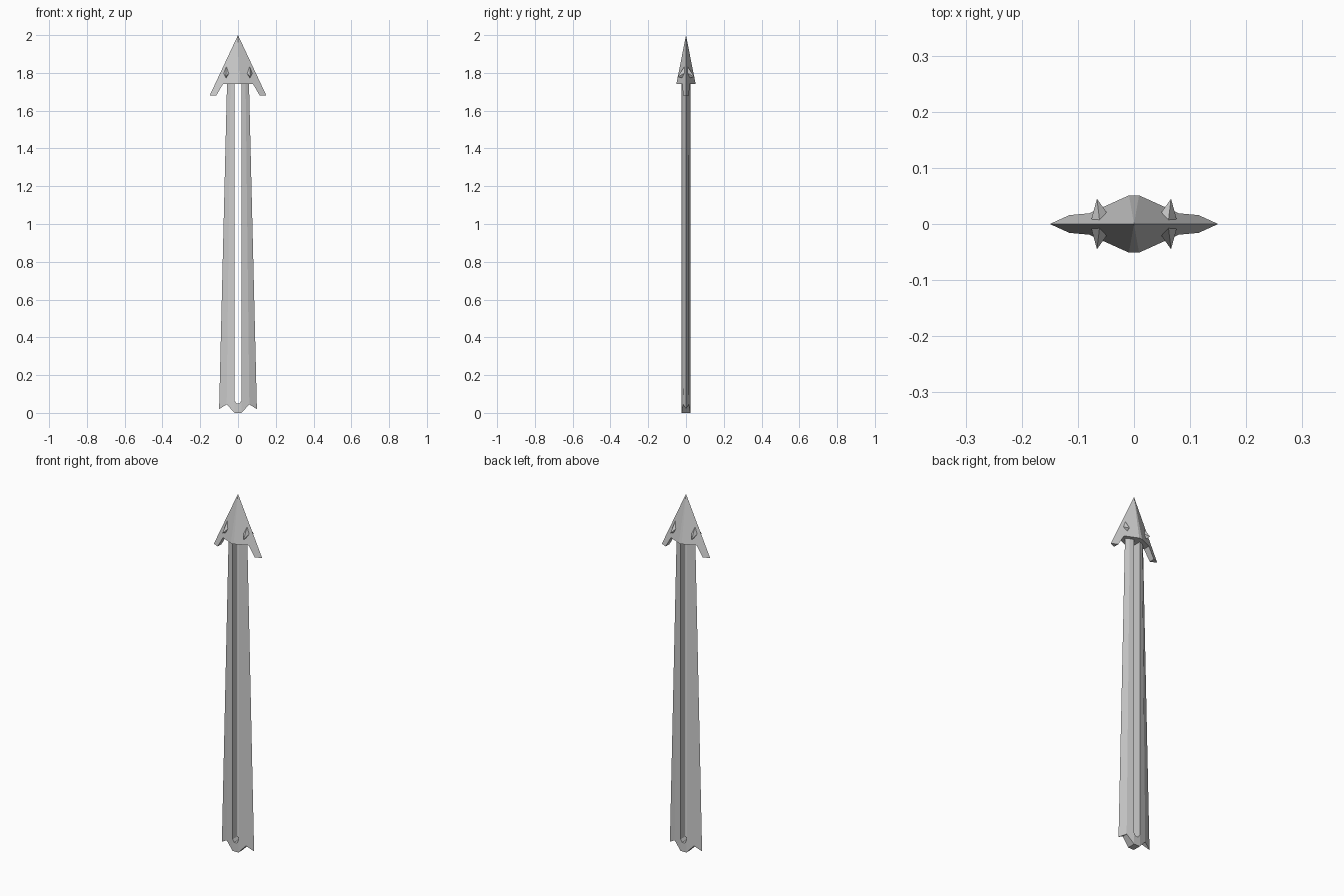
import bpy, bmesh
from mathutils import Vector

if "Cube" in bpy.data.objects:
    bpy.data.objects.remove(bpy.data.objects["Cube"])


def finish(name, bm):
    bmesh.ops.recalc_face_normals(bm, faces=bm.faces[:])
    mesh = bpy.data.meshes.new(name)
    bm.to_mesh(mesh)
    bm.free()
    obj = bpy.data.objects.new(name, mesh)
    bpy.context.collection.objects.link(obj)
    return obj


def mirrored_solid(name, panels, depth):
    """Mirror half panels of (x, z) points left/right and front/back, closing the rim."""
    bm = bmesh.new()
    cache = {}

    def vert(x, y, z):
        key = (round(x, 5), round(y, 5), round(z, 5))
        if key not in cache:
            cache[key] = bm.verts.new(key)
        return cache[key]

    for panel in panels:
        for sx in (1, -1):
            bm.faces.new([vert(sx * x, -depth(x, z), z) for x, z in panel])
    rim = [e for e in bm.edges if len(e.link_faces) == 1]
    rim = [[v.co.copy() for v in e.verts] for e in rim]
    for panel in panels:
        for sx in (1, -1):
            bm.faces.new([vert(sx * x, depth(x, z), z) for x, z in panel])
    for a, b in rim:
        loop = [vert(*a), vert(*b), vert(b.x, -b.y, b.z), vert(a.x, -a.y, a.z)]
        loop = list(dict.fromkeys(loop))
        if len(loop) > 2:
            bm.faces.new(loop)
    return finish(name, bm)


# Slotted blade: thick beside the slot, sharp along the outer edges
def blade_depth(x, z):
    t = z / 1.75
    mid, outer = 0.062 - 0.022 * t, 0.1005 - 0.0425 * t
    if x <= 0.018:
        return 0.023
    return 0.015 if abs(x - mid) < abs(x - outer) else 0.0


mirrored_solid("slotted_blade", [
    [(0, 0), (0.018, 0), (0.018, 0.065), (0.008, 0.05), (0, 0.05)],
    [(0.018, 0), (0.06, 0.045), (0.04, 1.75), (0.018, 1.75), (0.018, 0.065)],
    [(0.06, 0.045), (0.1, 0.02), (0.058, 1.75), (0.04, 1.75)],
], blade_depth)


# Barbed arrowhead with a narrow flat central ridge
def head_depth(x, z):
    return max(0.0, 0.212 * (2 - z) - 0.452 * max(x, 0.009 * (2 - z) / 0.26))


mirrored_solid("arrowhead", [
    [(0, 2), (0.009, 1.74), (0, 1.74)],
    [(0, 2), (0.15, 1.68), (0.115, 1.68), (0.08, 1.74), (0.009, 1.74)],
], head_depth)

# Four small spikes standing out from the head faces
for sx, side in ((-1, "left"), (1, "right")):
    for sy, face in ((-1, "front"), (1, "back")):
        bm = bmesh.new()
        base = [bm.verts.new((sx * x, sy * (head_depth(x, z) - 0.003), z))
                for x, z in ((0.061, 1.84), (0.077, 1.80), (0.061, 1.773), (0.047, 1.80))]
        tip = bm.verts.new(Vector((sx * 0.066, sy * 0.045, 1.778)))
        bm.faces.new(base)
        for i in range(4):
            bm.faces.new([base[i], base[(i + 1) % 4], tip])
        finish(f"head_spike_{face}_{side}", bm)
